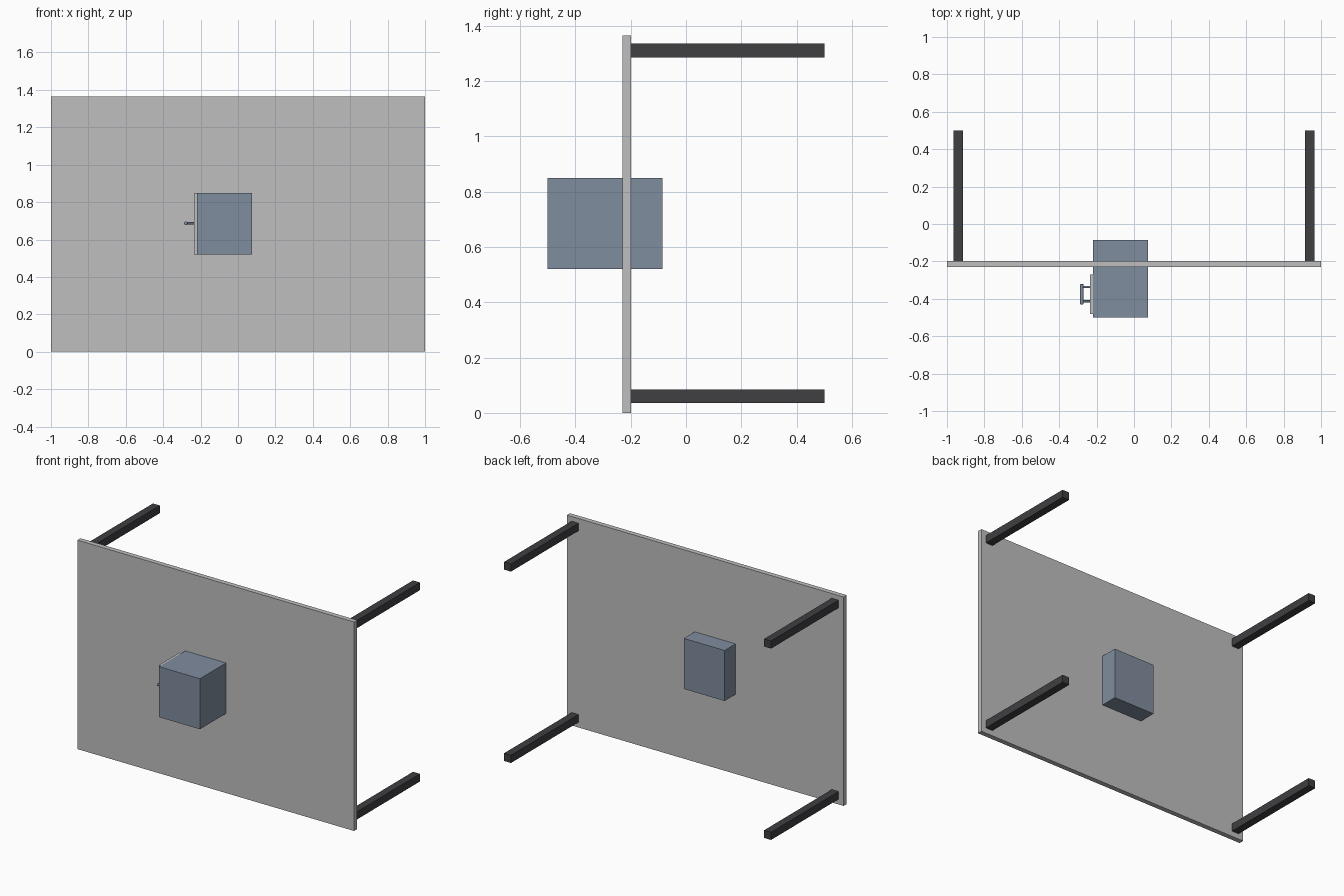
import bpy
from math import pi

default = bpy.data.objects.get("Cube")
if default:
    bpy.data.objects.remove(default, do_unlink=True)


def material(name, rgb):
    mat = bpy.data.materials.new(name)
    mat.use_nodes = True
    colour = (*rgb, 1)
    mat.diffuse_color = colour
    mat.node_tree.nodes["Principled BSDF"].inputs["Base Color"].default_value = colour
    return mat


grey = material("light grey", (0.52, 0.52, 0.52))
black = material("charcoal", (0.05, 0.05, 0.056))
blue = material("slate blue", (0.216, 0.266, 0.342))


def box(name, low, high, mat):
    centre = [(a + b) / 2 for a, b in zip(low, high)]
    bpy.ops.mesh.primitive_cube_add(size=1, location=centre)
    ob = bpy.context.object
    ob.name = name
    ob.scale = [b - a for a, b in zip(low, high)]
    bpy.ops.object.transform_apply(location=False, rotation=False, scale=True)
    ob.data.materials.append(mat)
    return ob


def rod(name, centre, length, radius, rotation, mat):
    bpy.ops.mesh.primitive_cylinder_add(
        vertices=16, radius=radius, depth=length, location=centre, rotation=rotation)
    ob = bpy.context.object
    ob.name = name
    ob.data.materials.append(mat)
    bpy.ops.object.shade_smooth_by_angle()
    return ob


# Upright tabletop
box("tabletop", (-1, -0.23, 0), (1, -0.198, 1.365), grey)

# Four square legs pointing backwards
for side, x in (("right", -0.94), ("left", 0.94)):
    for level, z in (("lower", 0.06), ("upper", 1.31)):
        box(f"{side}_{level}_leg", (x - 0.025, -0.198, z - 0.025),
            (x + 0.025, 0.5, z + 0.025), black)

# Cabinet body passing through the tabletop
box("cabinet", (-0.22, -0.5, 0.52), (0.075, -0.085, 0.85), blue)

# Drawer front on the right side of the cabinet
box("drawer_front", (-0.234, -0.48, 0.52), (-0.22, -0.27, 0.85), grey)

# Drawer handle: rounded bar on two posts
bar = rod("handle_bar", (-0.279, -0.375, 0.687), 0.11, 0.009, (pi / 2, 0, 0), blue)
bevel = bar.modifiers.new("rounded_ends", "BEVEL")
bevel.width = 0.004
bevel.segments = 2
for label, y in (("front", -0.413), ("back", -0.337)):
    rod(f"handle_post_{label}", (-0.256, y, 0.687), 0.046, 0.006, (0, pi / 2, 0), blue)
